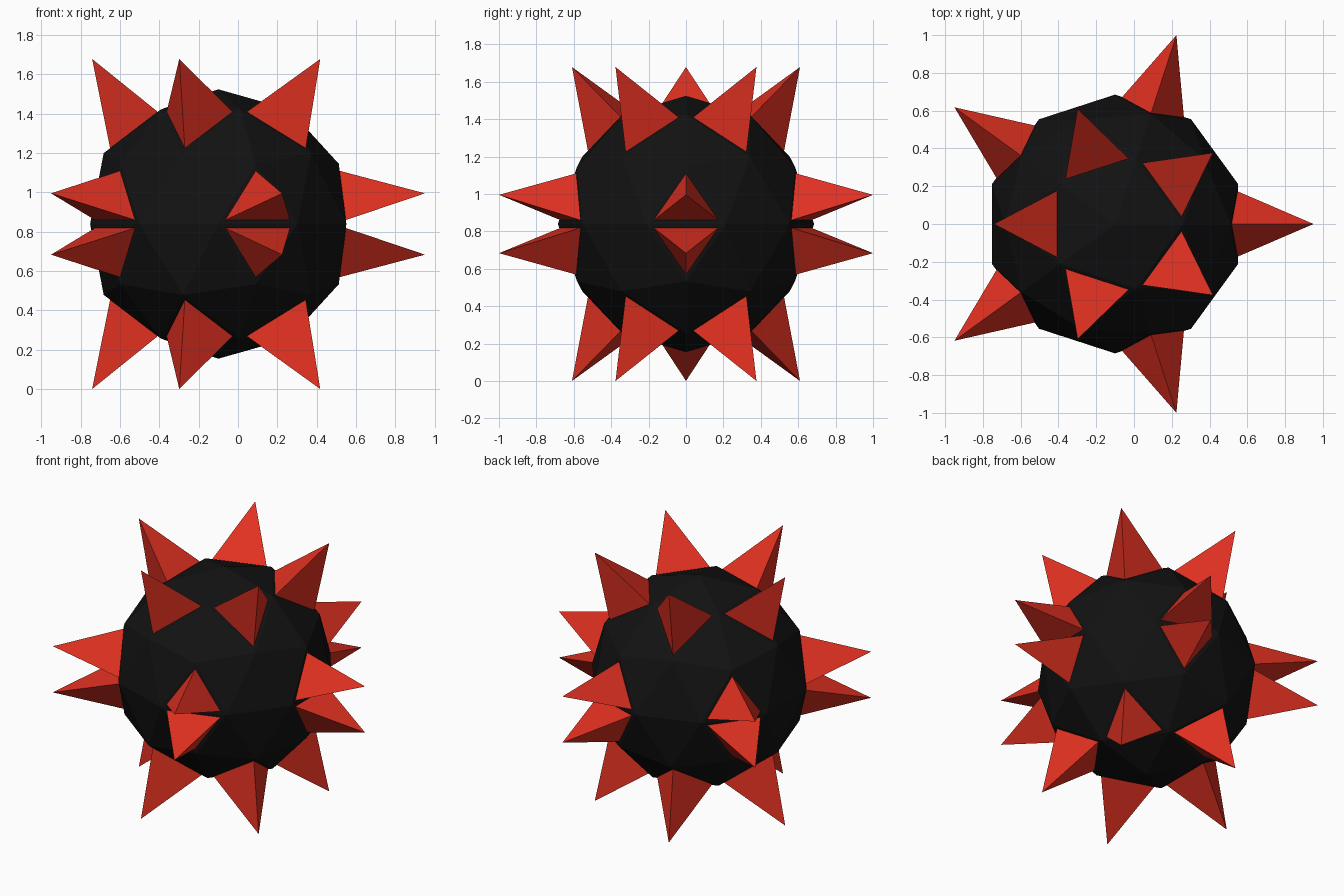
import bpy, bmesh

if "Cube" in bpy.data.objects:
    bpy.data.objects.remove(bpy.data.objects["Cube"])

R = 0.685            # ball radius
INSET = 0.0205       # black rim left around each spike
LENGTH = 0.416       # spike height above its face
CENTRE = (-0.1004, 0, 0.8395)


def material(name, rgb):
    m = bpy.data.materials.new(name)
    m.diffuse_color = (*rgb, 1)
    m.use_nodes = True
    m.node_tree.nodes["Principled BSDF"].inputs["Base Color"].default_value = m.diffuse_color
    return m


def build(name, mat, keep_spikes):
    # upper half of a faceted ball
    bm = bmesh.new()
    bmesh.ops.create_icosphere(bm, subdivisions=2, radius=R)
    low = [v for v in bm.verts if v.co.z < -0.01]
    bmesh.ops.delete(bm, geom=low, context='VERTS')

    # spiked faces: one ring near the top, one ring at the equator
    spiked = []
    for f in bm.faces:
        h = f.calc_center_median().z / R
        if abs(h - 0.742) < 0.02 or h < 0.16:
            spiked.append(f)
    bmesh.ops.inset_individual(bm, faces=spiked, thickness=INSET, use_even_offset=True)
    if keep_spikes:
        others = [f for f in bm.faces if f not in set(spiked)]
        bmesh.ops.delete(bm, geom=others, context='FACES')
        bmesh.ops.poke(bm, faces=spiked, offset=LENGTH, center_mode='MEAN')
    else:
        bmesh.ops.delete(bm, geom=spiked, context='FACES')

    mesh = bpy.data.meshes.new(name)
    bm.to_mesh(mesh)
    bm.free()
    mesh.materials.append(mat)
    ob = bpy.data.objects.new(name, mesh)
    ob.location = CENTRE
    bpy.context.collection.objects.link(ob)

    # lower half mirrors the upper half
    mod = ob.modifiers.new("mirror", 'MIRROR')
    mod.use_axis = (False, False, True)
    mod.merge_threshold = 0.0005
    return ob


build("ball", material("black", (0.006, 0.006, 0.006)), False)
build("spikes", material("red", (0.75, 0.03, 0.015)), True)
